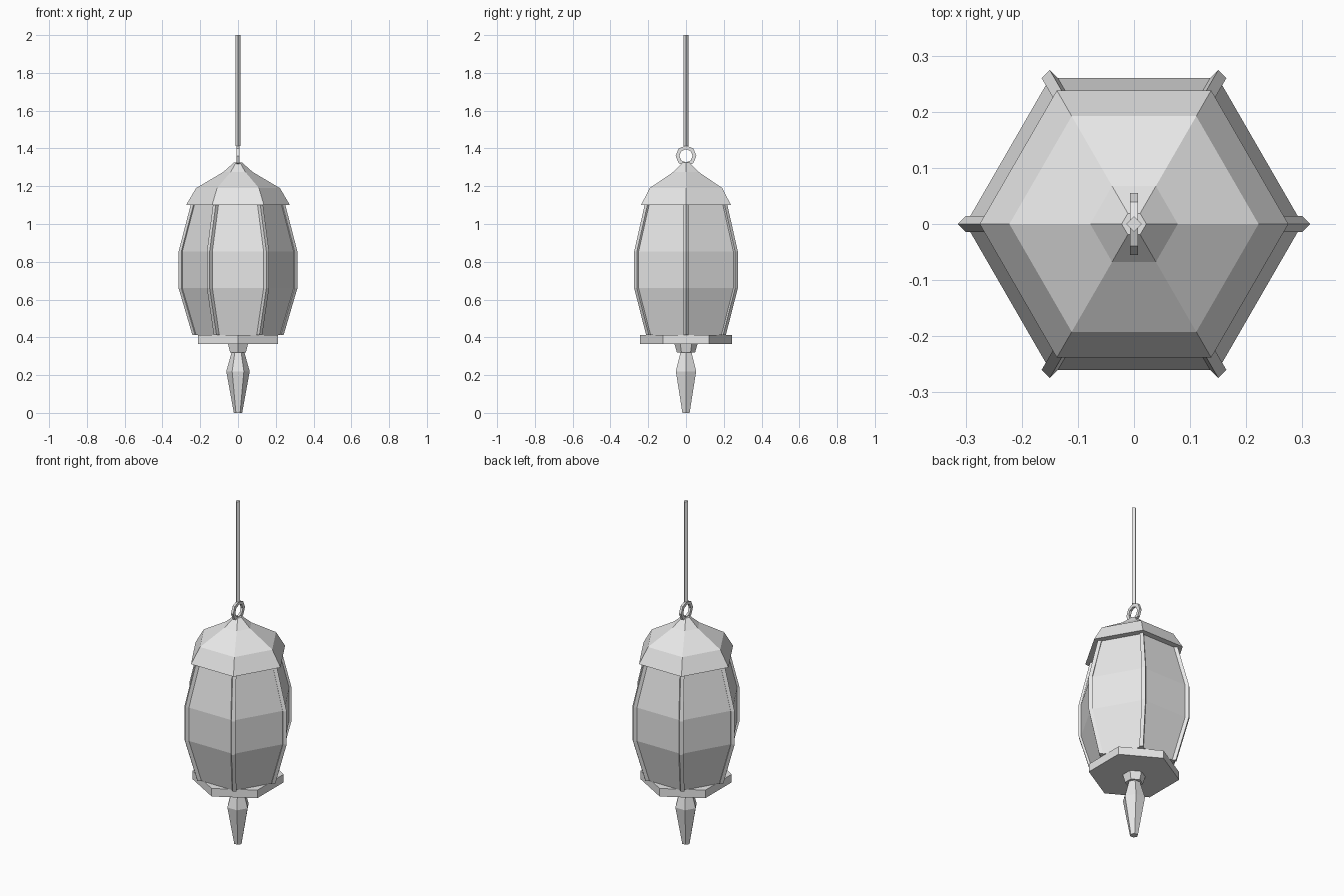
import bpy, bmesh
from math import cos, sin, pi, radians
from mathutils import Vector

old = bpy.data.objects.get("Cube")
if old:
    bpy.data.objects.remove(old, do_unlink=True)

# Single pale grey material
grey = bpy.data.materials.new("pale grey")
grey.use_nodes = True
COLOUR = (0.8, 0.8, 0.8, 1)
grey.diffuse_color = COLOUR
grey.node_tree.nodes["Principled BSDF"].inputs["Base Color"].default_value = COLOUR


def finish(name, bm):
    bmesh.ops.recalc_face_normals(bm, faces=bm.faces)
    mesh = bpy.data.meshes.new(name)
    bm.to_mesh(mesh)
    bm.free()
    mesh.materials.append(grey)
    obj = bpy.data.objects.new(name, mesh)
    bpy.context.collection.objects.link(obj)
    return obj


def loft(bm, rings, closed=False):
    """Skin a list of point rings; cap the ends unless the loop closes."""
    loops = [[bm.verts.new(p) for p in ring] for ring in rings]
    n = len(loops[0])
    pairs = list(zip(loops, loops[1:]))
    if closed:
        pairs.append((loops[-1], loops[0]))
    else:
        bm.faces.new(loops[0])
        bm.faces.new(loops[-1])
    for a, b in pairs:
        for i in range(n):
            j = (i + 1) % n
            bm.faces.new((a[i], a[j], b[j], b[i]))


def polygon(centre, radius, sides, turn=0):
    angles = [radians(turn) + 2 * pi * i / sides for i in range(sides)]
    return [Vector(centre) + Vector((cos(a), sin(a), 0)) * radius for a in angles]


def turned(name, profile, sides=6, turn=0):
    """Faceted solid from (radius, height) pairs."""
    bm = bmesh.new()
    loft(bm, [polygon((0, 0, z), r, sides, turn) for r, z in profile])
    return finish(name, bm)


# Hanging finial, collar and base plate
turned("finial", [(0.022, 0), (0.062, 0.22), (0.034, 0.32)])
turned("collar", [(0.048, 0.32), (0.061, 0.365)], turn=30)
turned("base_plate", [(0.243, 0.365), (0.243, 0.412)], turn=30)

# Panelled lantern body
BODY = [(0.227, 0.412), (0.30, 0.66), (0.30, 0.855), (0.235, 1.105)]
turned("lantern_body", BODY)

# Square ribs along the body corners
for k in range(6):
    a = k * pi / 3
    bm = bmesh.new()
    loft(bm, [polygon((r * cos(a), r * sin(a), z), 0.0145, 4) for r, z in BODY])
    finish(f"rib_{k + 1}", bm)

# Roof and hanging rod
turned("roof", [(0.275, 1.1), (0.222, 1.19), (0.078, 1.275), (0.022, 1.325)])
turned("hanging_rod", [(0.014, 1.413), (0.014, 2.0)], sides=4)

# Octagonal hanging ring with a square section
bm = bmesh.new()
sections = []
for i in range(8):
    a = i * pi / 4
    sections.append([(x, r * cos(a), 1.361 + r * sin(a))
                     for x, r in ((-0.007, 0.035), (0.007, 0.035),
                                  (0.007, 0.055), (-0.007, 0.055))])
loft(bm, sections, closed=True)
finish("hanging_ring", bm)
